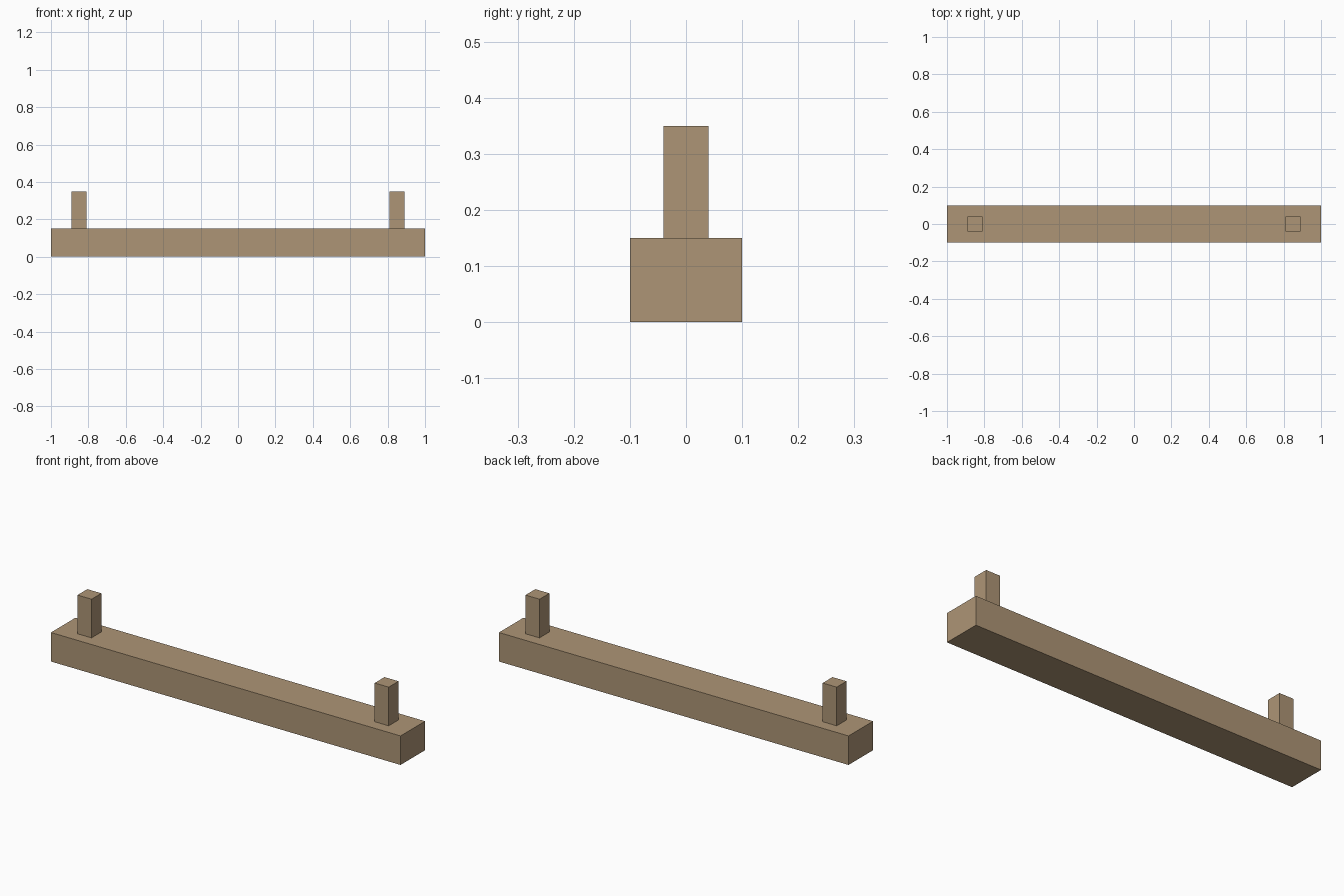
import bpy

default_cube = bpy.data.objects.get("Cube")
if default_cube:
    bpy.data.objects.remove(default_cube, do_unlink=True)

# Single wood colour
wood = bpy.data.materials.new("light_brown_wood")
wood.use_nodes = True
colour = (0.42, 0.30, 0.18, 1.0)
wood.diffuse_color = colour
wood.node_tree.nodes["Principled BSDF"].inputs["Base Color"].default_value = colour


def add_block(name, size, x, bottom):
    """Box of the given size standing on the height 'bottom'."""
    bpy.ops.mesh.primitive_cube_add(size=1, location=(x, 0, bottom + size[2] / 2))
    block = bpy.context.object
    block.name = block.data.name = name
    block.scale = size
    bpy.ops.object.transform_apply(location=False, rotation=False, scale=True)
    block.data.materials.append(wood)
    return block


# Long beam with an upright peg near each end
BEAM_HEIGHT = 0.15
add_block("beam", (2.0, 0.2, BEAM_HEIGHT), 0, 0)
for side, sign in (("left", 1), ("right", -1)):
    add_block(side + "_peg", (0.08, 0.08, 0.2), sign * 0.85, BEAM_HEIGHT)
